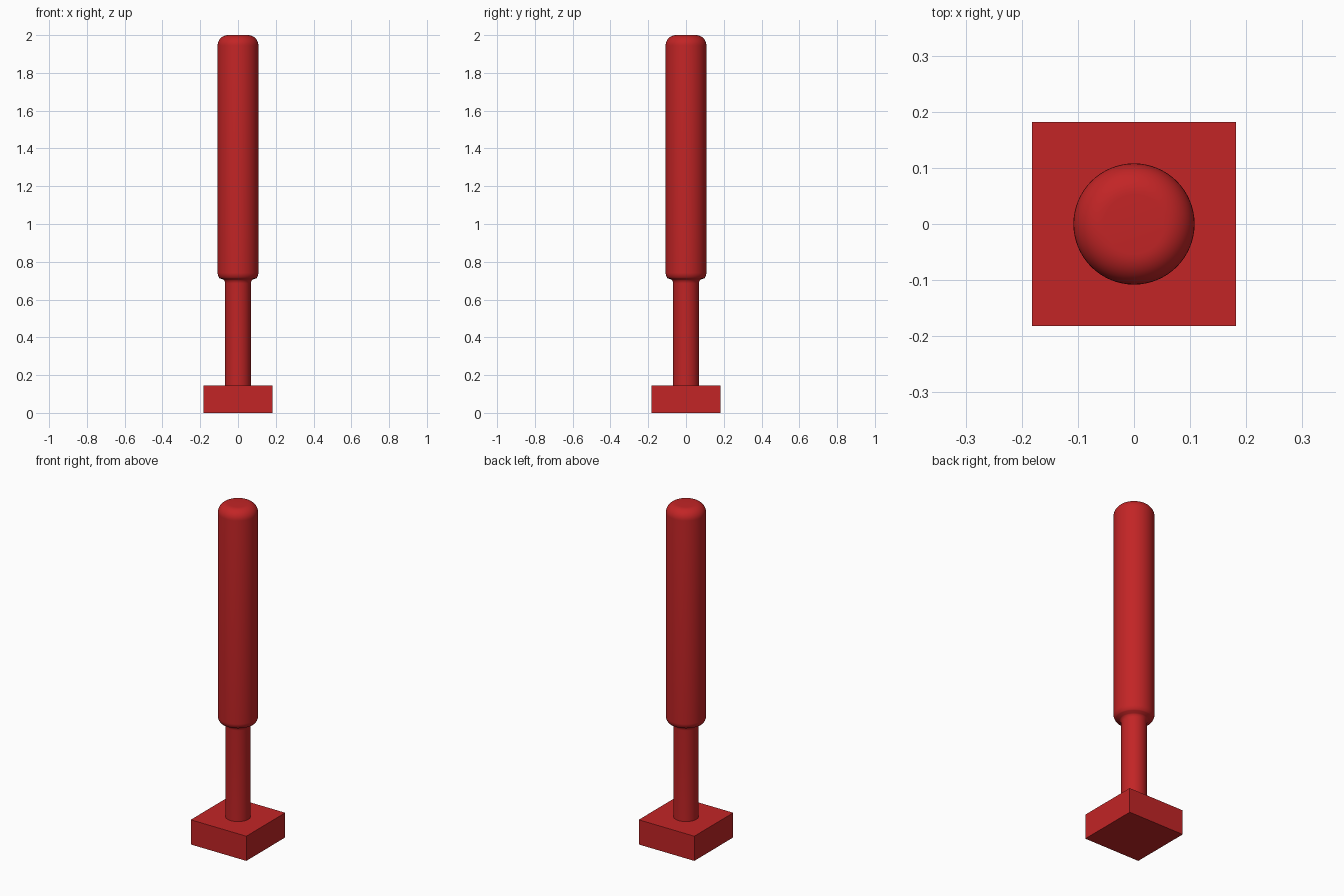
import bpy, bmesh, math

if "Cube" in bpy.data.objects:
    bpy.data.objects.remove(bpy.data.objects["Cube"])

red = bpy.data.materials.new("red")
red.diffuse_color = (0.54, 0.018, 0.019, 1)
red.use_nodes = True
red.node_tree.nodes["Principled BSDF"].inputs["Base Color"].default_value = red.diffuse_color


def finish(name, bm):
    bmesh.ops.recalc_face_normals(bm, faces=bm.faces)
    mesh = bpy.data.meshes.new(name)
    bm.to_mesh(mesh)
    bm.free()
    mesh.materials.append(red)
    obj = bpy.data.objects.new(name, mesh)
    bpy.context.collection.objects.link(obj)
    return obj


def arc(r, z, radius, start, end, steps=8):
    """Profile points (radius, height) along a circular arc, in degrees."""
    angles = [math.radians(start + (end - start) * i / steps) for i in range(steps + 1)]
    return [(r + radius * math.cos(a), z + radius * math.sin(a)) for a in angles]


def lathe(name, profile, segments=64):
    bm = bmesh.new()
    verts = [bm.verts.new((r, 0, z)) for r, z in profile]
    edges = [bm.edges.new(pair) for pair in zip(verts, verts[1:])]
    bmesh.ops.spin(bm, geom=verts + edges, cent=(0, 0, 0), axis=(0, 0, 1),
                   angle=math.tau, steps=segments)
    bmesh.ops.remove_doubles(bm, verts=bm.verts, dist=1e-5)
    obj = finish(name, bm)
    bpy.context.view_layer.objects.active = obj
    obj.select_set(True)
    bpy.ops.object.shade_smooth_by_angle(angle=math.radians(40))
    obj.select_set(False)
    return obj


# Square foot plate
BASE_H, BASE_W = 0.146, 0.364
bm = bmesh.new()
bmesh.ops.create_cube(bm, size=1)
bmesh.ops.scale(bm, vec=(BASE_W, BASE_W, BASE_H), verts=bm.verts)
bmesh.ops.translate(bm, vec=(0, 0, BASE_H / 2), verts=bm.verts)
finish("base_block", bm)

# Thin stem flaring into a thick rounded shaft
STEM_R, SHAFT_R, ROUND = 0.068, 0.108, 0.055
profile = [(0, BASE_H - 0.01), (STEM_R, BASE_H - 0.01)]
profile += arc(STEM_R + 0.03, 0.685, 0.03, 180, 135, 4)      # concave flare
profile += arc(SHAFT_R - 0.045, 0.742, 0.045, -42, 0, 6)     # convex shoulder
profile += arc(SHAFT_R - ROUND, 2 - ROUND, ROUND, 0, 90, 10) # rounded top
profile += [(0, 2)]
lathe("post", profile)
